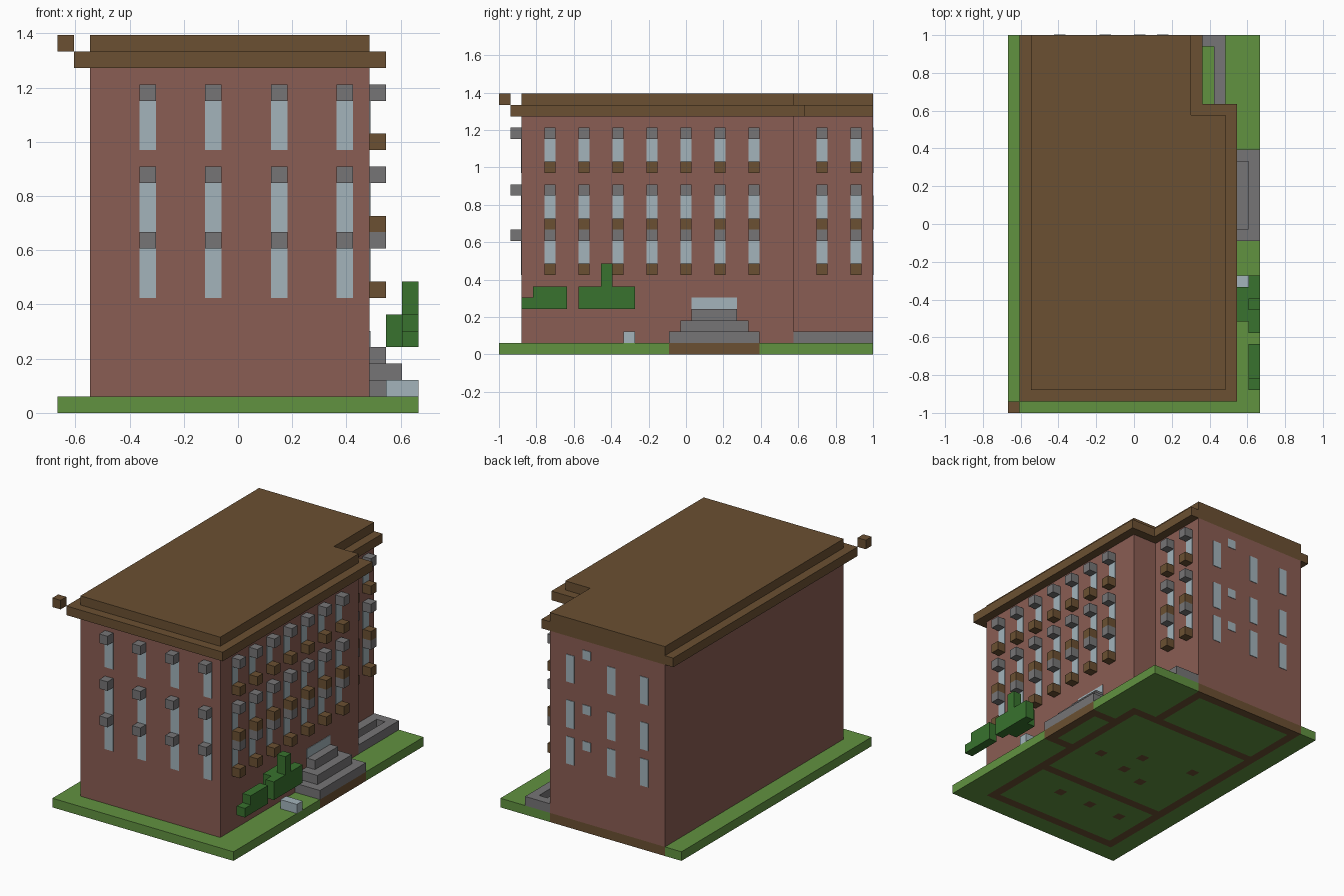
import bpy
import bmesh
import math

if "Cube" in bpy.data.objects:
    bpy.data.objects.remove(bpy.data.objects["Cube"], do_unlink=True)

U = 2 / 33            # one block
NX, NY = 22, 33       # plot size in blocks
EPS = 0.06            # glass plate thickness in blocks


def material(name, *rgb):
    lin = [((c / 255 + 0.055) / 1.055) ** 2.4 for c in rgb] + [1.0]
    m = bpy.data.materials.new(name)
    m.use_nodes = True
    m.diffuse_color = lin
    bsdf = m.node_tree.nodes["Principled BSDF"]
    bsdf.inputs["Base Color"].default_value = lin
    bsdf.inputs["Roughness"].default_value = 0.9
    return m


brick = material("brick red", 138, 93, 83)
brown = material("timber brown", 107, 80, 50)
grass = material("grass green", 97, 146, 64)
leaf = material("leaf green", 56, 114, 46)
stone = material("stone grey", 118, 117, 118)
glass = material("pale glass", 163, 180, 187)


def world(x, y, z):
    """Block coordinates to scene units, centred on the plot."""
    return ((x - NX / 2) * U, (y - NY / 2) * U, z * U)


def finish(name, bm, *mats):
    bmesh.ops.recalc_face_normals(bm, faces=bm.faces[:])
    mesh = bpy.data.meshes.new(name)
    bm.to_mesh(mesh)
    bm.free()
    for m in mats:
        mesh.materials.append(m)
    obj = bpy.data.objects.new(name, mesh)
    bpy.context.collection.objects.link(obj)
    return obj


def boxes(name, mat, *specs):
    """Each spec is (x0, x1, y0, y1, z0, z1) in blocks."""
    bm = bmesh.new()
    for x0, x1, y0, y1, z0, z1 in specs:
        cube = bmesh.ops.create_cube(bm, size=1)
        for v in cube["verts"]:
            v.co = world(x1 if v.co.x > 0 else x0,
                         y1 if v.co.y > 0 else y0,
                         z1 if v.co.z > 0 else z0)
    return finish(name, bm, mat)


def notched(name, mat, x0, x1, y0, nx, ny, z0, z1):
    """Slab with the back corner cut away."""
    pts = [(x0, y0), (x1, y0), (x1, ny), (nx, ny), (nx, NY), (x0, NY)]
    bm = bmesh.new()
    lo = [bm.verts.new(world(x, y, z0)) for x, y in pts]
    hi = [bm.verts.new(world(x, y, z1)) for x, y in pts]
    bm.faces.new(lo)
    bm.faces.new(hi)
    for i in range(len(pts)):
        j = (i + 1) % len(pts)
        bm.faces.new((lo[i], lo[j], hi[j], hi[i]))
    return finish(name, bm, mat)


# Ground slab, with brown foundation cells chosen by rule
PILLARS = {(15, 16), (11, 18), (5, 19), (11, 15), (8, 14), (13, 7), (9, 7), (5, 7)}


def is_foundation(i, j):
    in_main = 2 <= i <= 18 and 2 <= j <= 25
    in_wing = 2 <= i <= 15 and 25 <= j <= 32
    if in_main and (i in (2, 18) or j in (2, 10, 25)):
        return True
    if in_wing and (i in (2, 15) or j == 32):
        return True
    porch = 19 <= i <= 21 and 15 <= j <= 22
    if porch and (i == 21 or j in (15, 22)):
        return True
    return (i, j) in PILLARS


bm = bmesh.new()
bmesh.ops.create_grid(bm, x_segments=NX, y_segments=NY, size=0.5)
for v in bm.verts:
    v.co.x *= NX * U
    v.co.y *= NY * U
top = bmesh.ops.extrude_face_region(bm, geom=bm.faces[:], use_keep_orig=True)
for v in top["geom"]:
    if isinstance(v, bmesh.types.BMVert):
        v.co.z = U
bmesh.ops.recalc_face_normals(bm, faces=bm.faces[:])
for f in bm.faces:
    c = f.calc_center_median() - f.normal * U / 2
    cell = (math.floor(c.x / U + NX / 2), math.floor(c.y / U + NY / 2))
    f.material_index = int(is_foundation(*cell))
finish("ground", bm, grass, brown)

# Walls and two-step roof
notched("walls", brick, 2, 19, 2, 16, 26, 1, 21)
notched("roof_eaves", brown, 1, 20, 1, 17, 27, 21, 22)
notched("roof_top", brown, 2, 19, 2, 16, 26, 22, 23)
boxes("corner_block", brown, (0, 1, 0, 1, 22, 23))

# Windows: sill heights of the three storeys
STOREYS = (16, 11, 7)
front_x = (5, 9, 13, 17)
side = [(19, y) for y in range(4, 23, 3)] + [(16, 28), (16, 31)]

boxes("front_windows", glass,
      *[(x, x + 1, 2 - EPS, 2, z, z + 3) for x in front_x for z in STOREYS])
boxes("front_lintels", stone,
      *[(x, x + 1, 1, 2, z + 3, z + 4) for x in front_x for z in STOREYS])

boxes("side_windows", glass,
      *[(x, x + EPS, y, y + 1, z + 1, z + 3) for x, y in side for z in STOREYS])
boxes("side_lintels", stone,
      *[(x, x + 1, y, y + 1, z + 3, z + 4) for x, y in side for z in STOREYS])
boxes("side_sills", brown,
      *[(x, x + 1, y, y + 1, z, z + 1) for x, y in side for z in STOREYS])

boxes("back_windows", glass,
      *[(x, x + 1, NY, NY + EPS, z, z + 3) for x in (4, 8, 13) for z in STOREYS])
boxes("back_vents", glass,
      *[(11, 12, NY, NY + EPS, z, z + 1) for z in (19, 13, 9)])

# Entrance steps and door
boxes("entrance_steps", stone,
      *[(19, 22 - s, 15 + s, 23 - s, 1 + s, 2 + s) for s in range(3)])
boxes("door", glass, (19, 19 + EPS, 17, 21, 4, 5))

# Bench block beside the path
boxes("bench", glass, (20, 22, 11, 12, 1, 2))

# Stone border around the planter in the back corner
boxes("planter_border", stone,
      (18, 19, 26, 33, 1, 2), (16, 18, 32, 33, 1, 2), (16, 17, 26, 32, 1, 2))

# Foliage
boxes("large_bush", leaf,
      (21, 22, 7, 12, 4, 6), (20, 21, 8, 11, 4, 6), (21, 22, 9, 10, 6, 8))
boxes("small_bush", leaf,
      (21, 22, 2, 6, 4, 5), (21, 22, 3, 6, 5, 6))
